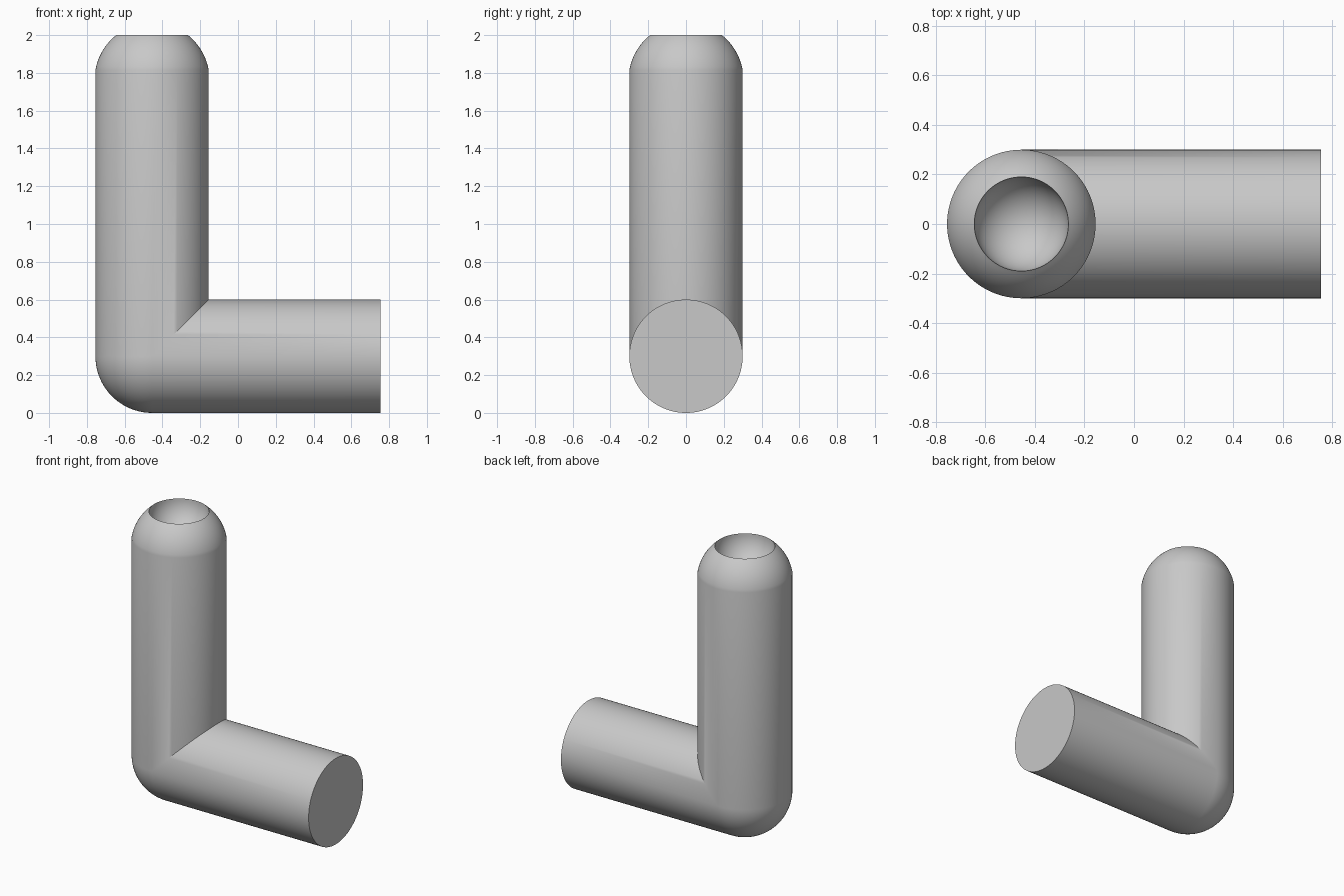
import bpy, bmesh
from math import sin, cos, pi, sqrt, asin

cube = bpy.data.objects.get("Cube")
if cube:
    bpy.data.objects.remove(cube, do_unlink=True)

R = 0.3            # pipe radius
AXIS = -0.455      # x of the upright pipe
END = 0.755        # x of the closed end
SHOULDER, TOP = 1.815, 2.0
HOLE = 0.19        # rim radius
SIDES = 96
ANGLES = [2 * pi * i / SIDES for i in range(SIDES)]


def upright_ring(radius, z):
    return [(AXIS + radius * cos(t), radius * sin(t), z) for t in ANGLES]


def bend_ring(a):
    """Outer half turns as a ball joint; inner half stays on the mitre."""
    ring = []
    for t in ANGLES:
        u, v = R * cos(t), R * sin(t)
        if u >= 0:
            ring.append((AXIS + u, v, R + u))
        else:
            ring.append((AXIS + u * sin(a), v, R + u * cos(a)))
    return ring


# Level arm, then the elbow
rings = [[(END, R * sin(t), R + R * cos(t)) for t in ANGLES]]
rings += [bend_ring(pi / 2 * k / 20) for k in range(21)]

# Upright pipe and rounded shoulder
centre = (SHOULDER + TOP - (R**2 - HOLE**2) / (TOP - SHOULDER)) / 2
ball = sqrt(R**2 + (SHOULDER - centre)**2)
a0, a1 = asin((SHOULDER - centre) / ball), asin((TOP - centre) / ball)
for k in range(13):
    a = a0 + (a1 - a0) * k / 12
    rings.append(upright_ring(ball * cos(a), centre + ball * sin(a)))

# Bowl-shaped socket in the top
for k in range(1, 17):
    a = pi / 2 * k / 16
    rings.append(upright_ring(HOLE * cos(a), TOP - HOLE * sin(a)))

bm = bmesh.new()
rows = [[bm.verts.new(p) for p in ring] for ring in rings]
bm.faces.new(rows[0])
for low, high in zip(rows, rows[1:]):
    for i in range(SIDES):
        j = (i + 1) % SIDES
        bm.faces.new((low[i], low[j], high[j], high[i]))
bmesh.ops.remove_doubles(bm, verts=bm.verts, dist=0.0001)
bmesh.ops.recalc_face_normals(bm, faces=bm.faces)

mesh = bpy.data.meshes.new("elbow_pipe")
bm.to_mesh(mesh)
bm.free()
pipe = bpy.data.objects.new("elbow_pipe", mesh)
bpy.context.collection.objects.link(pipe)

# Plain grey
grey = bpy.data.materials.new("plain_grey")
grey.use_nodes = True
colour = (0.58, 0.58, 0.58, 1)
grey.diffuse_color = colour
grey.node_tree.nodes["Principled BSDF"].inputs["Base Color"].default_value = colour
mesh.materials.append(grey)

bpy.ops.object.select_all(action="DESELECT")
pipe.select_set(True)
bpy.context.view_layer.objects.active = pipe
bpy.ops.object.shade_smooth_by_angle(angle=pi / 6)
